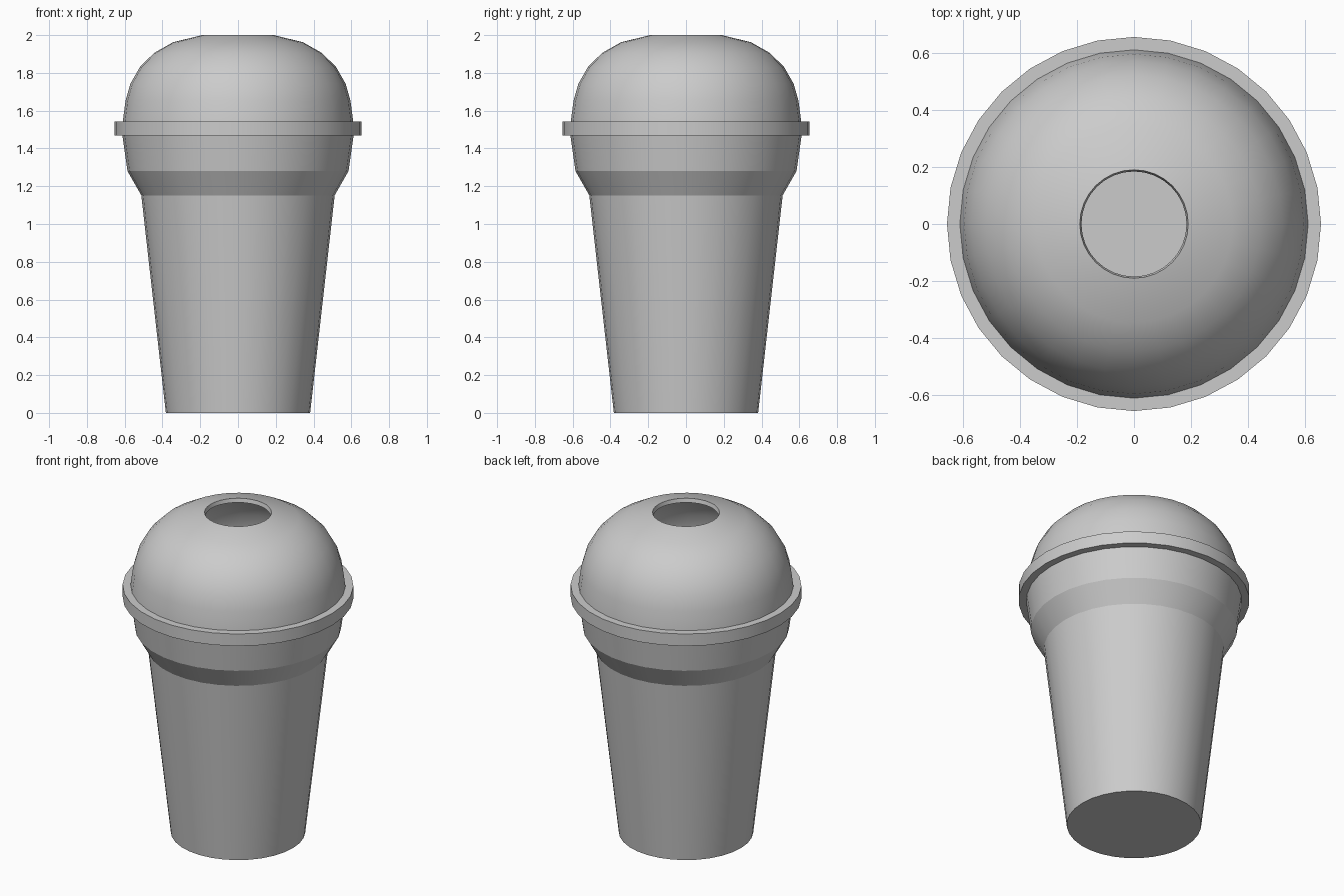
import bpy, bmesh, math

SIDES = 32

if "Cube" in bpy.data.objects:
    bpy.data.objects.remove(bpy.data.objects["Cube"], do_unlink=True)

# One plain grey for the whole cup
grey = bpy.data.materials.new("plain_grey")
grey.use_nodes = True
colour = (0.6, 0.6, 0.6, 1)
grey.diffuse_color = colour
shader = next(n for n in grey.node_tree.nodes if n.type == "BSDF_PRINCIPLED")
shader.inputs["Base Color"].default_value = colour


def lathe(name, profile, closed=False, wall=0):
    """Revolve (radius, height) points about z; wall thickens the shell inward."""
    bm = bmesh.new()
    rings = []
    for r, z in profile:
        turns = [2 * math.pi * j / SIDES for j in range(SIDES)]
        rings.append([bm.verts.new((r * math.cos(a), r * math.sin(a), z)) for a in turns])
    pairs = list(zip(rings, rings[1:]))
    if closed:
        pairs.append((rings[-1], rings[0]))
    for low, high in pairs:
        for j in range(SIDES):
            k = (j + 1) % SIDES
            bm.faces.new((low[j], low[k], high[k], high[j]))
    bmesh.ops.remove_doubles(bm, verts=bm.verts, dist=0.0001)

    mesh = bpy.data.meshes.new(name)
    bm.to_mesh(mesh)
    bm.free()
    mesh.materials.append(grey)
    obj = bpy.data.objects.new(name, mesh)
    bpy.context.collection.objects.link(obj)
    bpy.ops.object.select_all(action="DESELECT")
    obj.select_set(True)
    bpy.context.view_layer.objects.active = obj
    if wall:
        shell = obj.modifiers.new("wall", "SOLIDIFY")
        shell.thickness = wall
        shell.offset = -1
        shell.use_even_offset = True
        bpy.ops.object.modifier_apply(modifier=shell.name)
    bpy.ops.object.shade_smooth_by_angle(angle=math.radians(20))
    return obj


# Tapered cup with flared shoulder and closed base
lathe("cup", [(0, 0), (0.382, 0), (0.512, 1.152), (0.585, 1.28), (0.615, 1.49)], wall=0.015)

# Flat flange around the lid
lathe("lid_rim", [(0.597, 1.468), (0.655, 1.468), (0.655, 1.543), (0.597, 1.543)], closed=True)

# Domed lid with a straw hole at the top
lathe("dome_lid", [(0.612, 1.52), (0.61, 1.543), (0.595, 1.655), (0.57, 1.742), (0.52, 1.83),
                   (0.445, 1.905), (0.345, 1.962), (0.19, 2.0)], wall=0.025)
